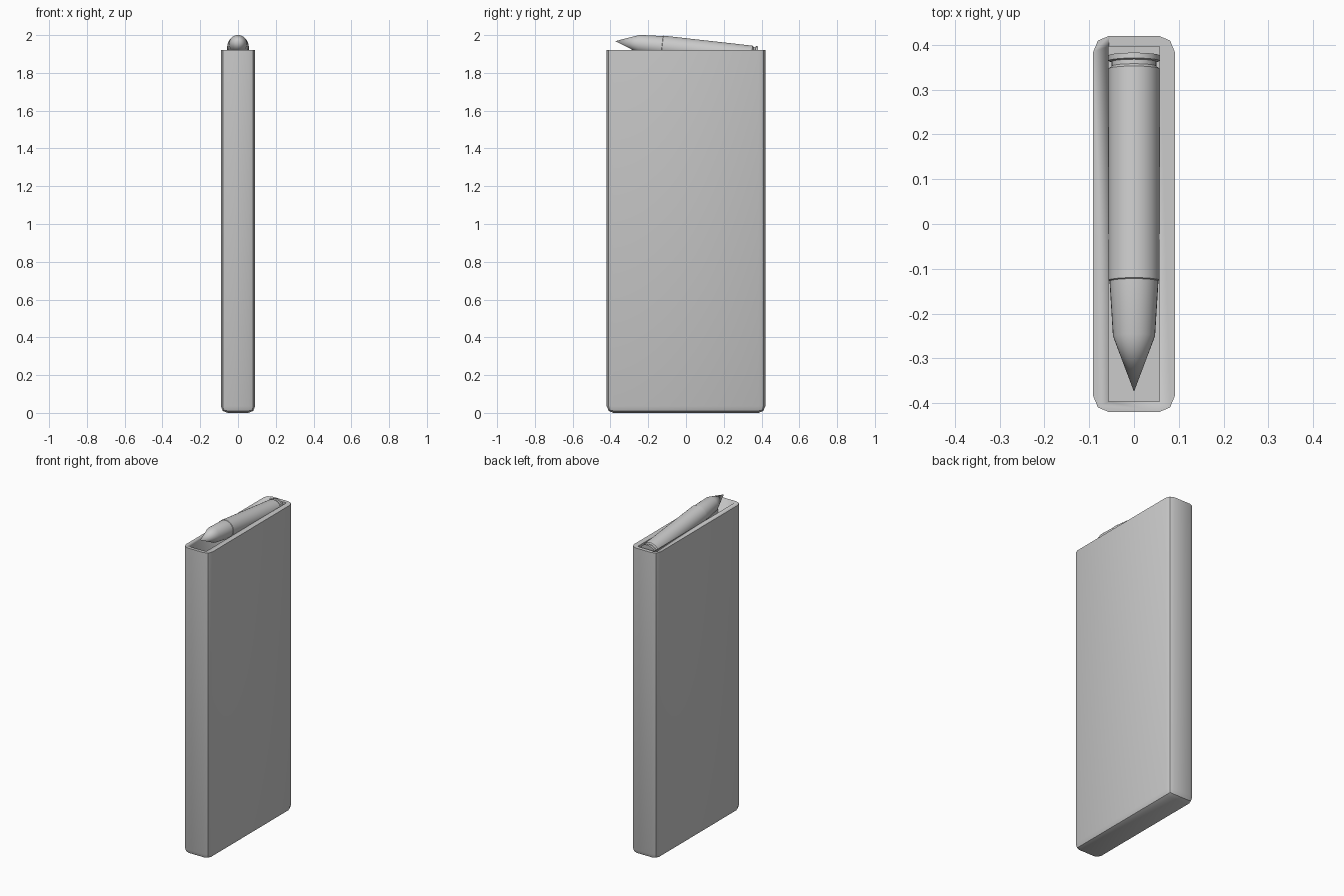
import bpy, bmesh, math
from mathutils import Matrix

if "Cube" in bpy.data.objects:
    bpy.data.objects.remove(bpy.data.objects["Cube"])


def finish(name, bm):
    bmesh.ops.recalc_face_normals(bm, faces=bm.faces)
    mesh = bpy.data.meshes.new(name)
    bm.to_mesh(mesh)
    bm.free()
    ob = bpy.data.objects.new(name, mesh)
    bpy.context.collection.objects.link(ob)
    bpy.ops.object.select_all(action='DESELECT')
    ob.select_set(True)
    bpy.context.view_layer.objects.active = ob
    bpy.ops.object.shade_smooth_by_angle(angle=math.radians(30))
    return ob


def box(bm, sx, sy, z0, z1):
    m = Matrix.Translation((0, 0, (z0 + z1) / 2)) @ Matrix.Diagonal((sx, sy, z1 - z0, 1))
    bmesh.ops.create_cube(bm, size=1, matrix=m)


# Cutter for the square-cornered well
bm = bmesh.new()
box(bm, 0.114, 0.793, 0.06, 2.1)
cutter = finish("well_cutter", bm)
cutter.hide_render = True
cutter.hide_set(True)

# Tall flat case: upright and bottom edges rounded, top edges square
TOP = 1.922
bm = bmesh.new()
box(bm, 0.182, 0.84, 0, TOP)
edges = [e for e in bm.edges if not all(v.co.z > TOP - 0.01 for v in e.verts)]
bmesh.ops.bevel(bm, geom=edges, offset=0.036, offset_type='OFFSET',
                segments=2, profile=0.5, affect='EDGES')
case = finish("case", bm)
cut = case.modifiers.new("well", 'BOOLEAN')
cut.object = cutter
cut.operation = 'DIFFERENCE'
cut.solver = 'EXACT'
bpy.ops.object.modifier_apply(modifier="well")
bpy.data.objects.remove(cutter)

# Pointed round lying tilted in the opening: radius and distance from its base
profile = [(0, 0), (0.057, 0), (0.057, 0.012), (0.05, 0.014), (0.05, 0.024),
           (0.057, 0.03), (0.057, 0.505), (0.0545, 0.507), (0.047, 0.63),
           (0.0, 0.755)]
bm = bmesh.new()
verts = [bm.verts.new((r, 0, t)) for r, t in profile]
lines = [bm.edges.new(p) for p in zip(verts, verts[1:])]
bmesh.ops.spin(bm, geom=verts + lines, cent=(0, 0, 0), axis=(0, 0, 1),
               angle=math.tau, steps=32, use_duplicate=False)
bmesh.ops.remove_doubles(bm, verts=bm.verts, dist=0.0001)
tilt = Matrix.Rotation(math.radians(90 - 6.4), 4, 'X')
bmesh.ops.transform(bm, matrix=Matrix.Translation((0, 0.376, 1.884)) @ tilt, verts=bm.verts)
finish("pointed_round", bm)
